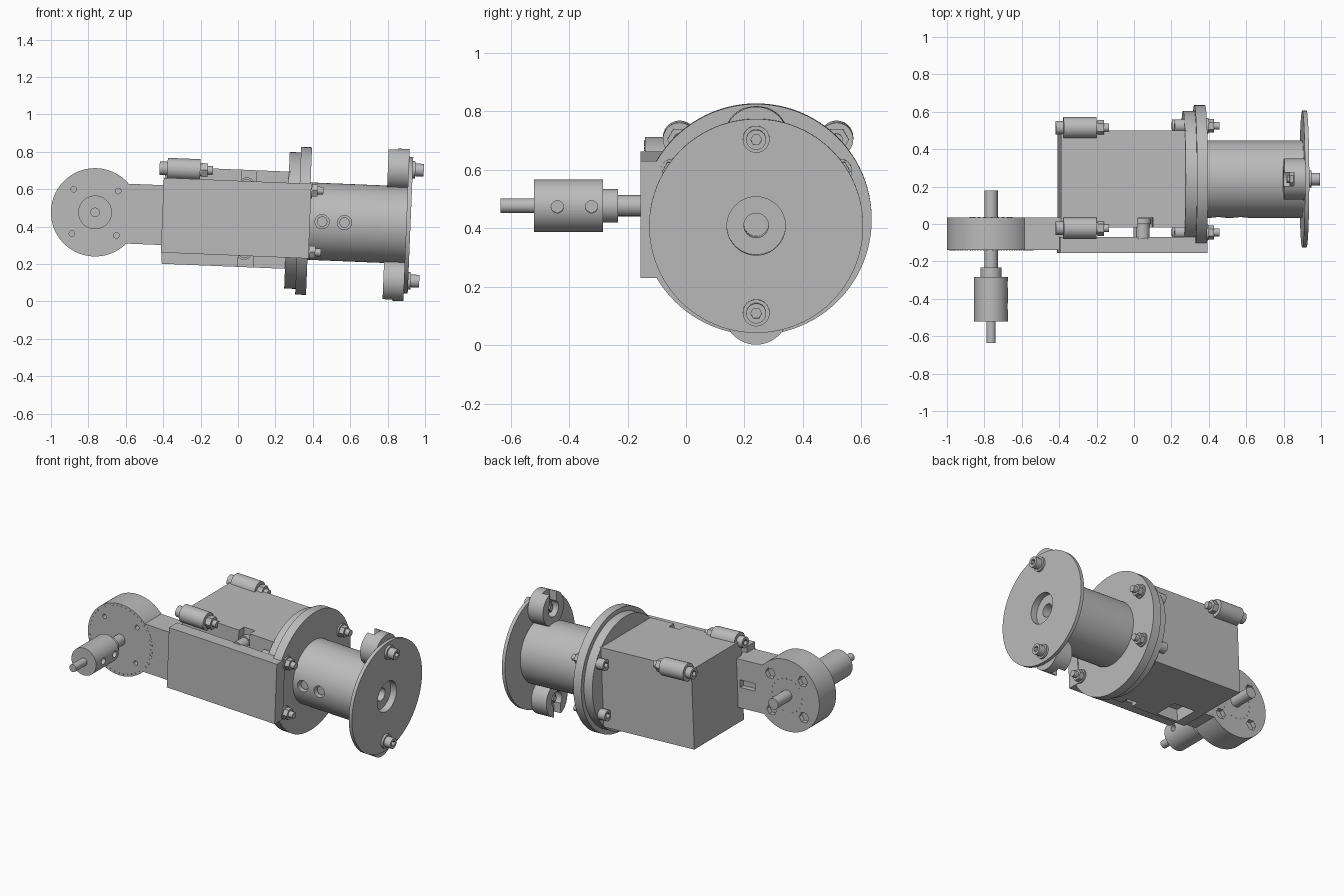
import bpy, bmesh
from math import sin, cos, pi, radians
from mathutils import Matrix, Vector

if "Cube" in bpy.data.objects:
    bpy.data.objects.remove(bpy.data.objects["Cube"])

grey = bpy.data.materials.new("machined_grey")
grey.use_nodes = True
grey.diffuse_color = (0.5, 0.5, 0.5, 1)
grey.node_tree.nodes["Principled BSDF"].inputs["Base Color"].default_value = (0.5, 0.5, 0.5, 1)

AXIS_Y = 0.24      # offset of the main body axis
PIVOT_X = -0.765   # centre of the round end of the arm
parts = []


def make(name, bm):
    bmesh.ops.recalc_face_normals(bm, faces=bm.faces)
    mesh = bpy.data.meshes.new(name)
    bm.to_mesh(mesh)
    bm.free()
    mesh.materials.append(grey)
    ob = bpy.data.objects.new(name, mesh)
    bpy.context.collection.objects.link(ob)
    parts.append(ob)
    return ob


def turned(name, axis, centres, profile, sides=48):
    """Turned solid: profile of (position, radius) along x or y, at each (u, z) centre."""
    bm = bmesh.new()
    for u, z in centres:
        rings = []
        for pos, r in profile:
            ring = []
            for i in range(sides):
                a = 2 * pi * i / sides
                c, s = u + r * cos(a), z + r * sin(a)
                ring.append(bm.verts.new((pos, c, s) if axis == "x" else (c, pos, s)))
            rings.append(ring)
        for lo, hi in zip(rings, rings[1:]):
            for i in range(sides):
                j = (i + 1) % sides
                bm.faces.new((lo[i], lo[j], hi[j], hi[i]))
        bm.faces.new(rings[0])
        bm.faces.new(rings[-1])
    return make(name, bm)


def block(name, *boxes):
    """Boxes given as low corner, high corner pairs."""
    bm = bmesh.new()
    for lo, hi in boxes:
        lo, hi = Vector(lo), Vector(hi)
        m = Matrix.Translation((lo + hi) / 2) @ Matrix.Diagonal((*(hi - lo), 1))
        bmesh.ops.create_cube(bm, size=1, matrix=m)
    return make(name, bm)


def cut(ob, *cutters, operation="DIFFERENCE"):
    for c in cutters:
        mod = ob.modifiers.new("cut", "BOOLEAN")
        mod.operation, mod.solver, mod.object = operation, "EXACT", c
    bpy.context.view_layer.update()
    done = bpy.data.meshes.new_from_object(ob.evaluated_get(bpy.context.evaluated_depsgraph_get()))
    ob.modifiers.clear()
    ob.data = done
    for c in cutters:
        parts.remove(c)
        bpy.data.objects.remove(c)


def circle(cx, cz, r, n, start=0.0):
    return [(cx + r * cos(start + 2 * pi * i / n), cz + r * sin(start + 2 * pi * i / n)) for i in range(n)]


# Gearbox block with a top notch and a bottom window
box = block("gearbox", ((-0.4, -0.02, -0.26), (0.27, 0.5, 0.26)))
cut(box,
    block("notches", ((0.01, -0.05, 0.17), (0.09, 0.035, 0.3)), ((0.01, -0.05, -0.3), (0.09, 0.035, -0.17))),
    block("window", ((-0.33, 0.0, -0.3), (-0.17, 0.16, -0.18))))

# Mounting plate and the spacer bolts behind it
block("side_plate", ((-0.405, -0.155, -0.2), (0.385, -0.07, 0.2)))
turned("spacer_bolts", "y", [(0.04, 0.175), (0.04, -0.175)],
       [(-0.08, 0.036), (0, 0.036), (0, 0.045), (0.03, 0.045)], 24)

# Twin flange
turned("rear_flange", "x", [(AXIS_Y, 0)], [(0.262, 0.365), (0.322, 0.365)], 96)
turned("front_flange", "x", [(AXIS_Y, 0)], [(0.322, 0.395), (0.38, 0.395)], 96)

# Flange fasteners: socket heads behind, nuts and studs in front
spots = [(AXIS_Y + sy * 0.285, sz * 0.165) for sy in (-1, 1) for sz in (-1, 1)]
heads = turned("flange_bolt_heads", "x", spots, [(0.21, 0.035), (0.27, 0.035)], 24)
cut(heads, turned("sockets", "x", spots, [(0.19, 0.019), (0.24, 0.019)], 6))
turned("flange_washers", "x", spots, [(0.375, 0.043), (0.39, 0.043)], 24)
turned("flange_nuts", "x", spots, [(0.385, 0.037), (0.42, 0.037)], 6)
turned("flange_studs", "x", spots, [(0.41, 0.021), (0.45, 0.021)], 20)

# Cylinder body with side ports and a central bore
body = turned("cylinder_body", "x", [(AXIS_Y, 0)], [(0.37, 0.207), (0.905, 0.207)], 72)
cut(body,
    turned("ports", "y", [(0.45, 0), (0.57, 0)], [(-0.05, 0.038), (0.09, 0.038)], 32),
    turned("counterbore", "x", [(AXIS_Y, 0)], [(0.88, 0.1), (0.95, 0.1)]),
    turned("bore", "x", [(AXIS_Y, 0)], [(0.75, 0.042), (0.95, 0.042)], 32))
turned("port_plugs", "y", [(0.45, 0), (0.57, 0)], [(0.055, 0.028), (0.08, 0.028)], 24)

# End disc
disc = turned("end_disc", "x", [(AXIS_Y, 0)], [(0.9, 0.366), (0.923, 0.366)], 96)
cut(disc, turned("disc_hole", "x", [(AXIS_Y, 0)], [(0.85, 0.1), (0.97, 0.1)]))

# Slotted lugs behind the end disc, with their screws
for label, s in (("upper", 1), ("lower", -1)):
    z = s * 0.297
    lug = turned(label + "_lug", "x", [(AXIS_Y, z)], [(0.79, 0.11), (0.902, 0.11)])
    zs = sorted((z, z + s * 0.15))
    cut(lug,
        block("slot", ((0.75, AXIS_Y - 0.036, zs[0]), (0.84, AXIS_Y + 0.036, zs[1]))),
        turned("pocket", "x", [(AXIS_Y, z)], [(0.75, 0.052), (0.84, 0.052)], 32))
    turned(label + "_lug_nut", "x", [(AXIS_Y, z)],
           [(0.805, 0.02), (0.82, 0.02), (0.82, 0.038), (0.845, 0.038)], 6)
    screw = turned(label + "_lug_screw", "x", [(AXIS_Y, z)],
                   [(0.92, 0.046), (0.937, 0.046), (0.937, 0.034), (0.982, 0.034)], 32)
    cut(screw, turned("socket", "x", [(AXIS_Y, z)], [(0.96, 0.019), (1.0, 0.019)], 6))

# Small barrels on the upper edges of the gearbox
edges = [(-0.022, 0.25), (0.515, 0.25)]
barrels = turned("top_barrels", "x", edges,
                 [(-0.43, 0.036), (-0.388, 0.036), (-0.388, 0.057), (-0.212, 0.057),
                  (-0.212, 0.034), (-0.18, 0.034)], 36)
cut(barrels, turned("sockets", "x", edges, [(-0.45, 0.02), (-0.41, 0.02)], 6))
turned("barrel_nuts", "x", edges, [(-0.205, 0.042), (-0.172, 0.042)], 6)
turned("barrel_studs", "x", edges, [(-0.18, 0.022), (-0.145, 0.022)], 20)

# Arm with its round end, slot, screw holes and nut pockets
arm = turned("pivot_arm", "y", [(PIVOT_X, 0)], [(-0.14, 0.236), (0.035, 0.236)], 72)
cut(arm, block("bar", ((-0.72, -0.139, -0.16), (-0.38, 0.034, 0.16))), operation="UNION")
diagonals = circle(PIVOT_X, 0, 0.168, 4, pi / 4)
cut(arm,
    block("slot", ((-0.53, 0.0, -0.025), (-0.42, 0.08, 0.025))),
    turned("screw_holes", "y", diagonals, [(-0.2, 0.015), (-0.1, 0.015)], 16),
    turned("nut_pockets", "y", diagonals, [(0.005, 0.036), (0.08, 0.036)], 6))
turned("front_rivets", "y", circle(PIVOT_X, 0, 0.222, 44), [(-0.143, 0.004), (-0.138, 0.004)], 6)
turned("back_rivets", "y", circle(PIVOT_X, 0, 0.11, 20), [(0.033, 0.004), (0.038, 0.004)], 6)

# Pivot shaft with coupling
turned("pivot_shaft", "y", [(PIVOT_X, 0)],
       [(-0.235, 0.036), (0.18, 0.036)], 36)
coupling = turned("shaft_coupling", "y", [(PIVOT_X, 0)],
                  [(-0.635, 0.025), (-0.52, 0.025), (-0.52, 0.09), (-0.283, 0.09),
                   (-0.283, 0.057), (-0.232, 0.057)])
cut(coupling, turned("set_screw_holes", "x", [(-0.44, 0), (-0.323, 0)],
                     [(PIVOT_X + 0.05, 0.021), (PIVOT_X + 0.12, 0.021)], 24))

# Smooth the round surfaces, keep hard edges, and tilt the whole assembly
tilt = Matrix.Translation((0, 0, 0.445)) @ Matrix.Rotation(0.041, 4, "Y")
for ob in parts:
    bm = bmesh.new()
    bm.from_mesh(ob.data)
    for f in bm.faces:
        f.smooth = True
    for e in bm.edges:
        e.smooth = len(e.link_faces) == 2 and e.calc_face_angle(pi) < radians(30)
    bm.transform(tilt)
    bm.to_mesh(ob.data)
    bm.free()
